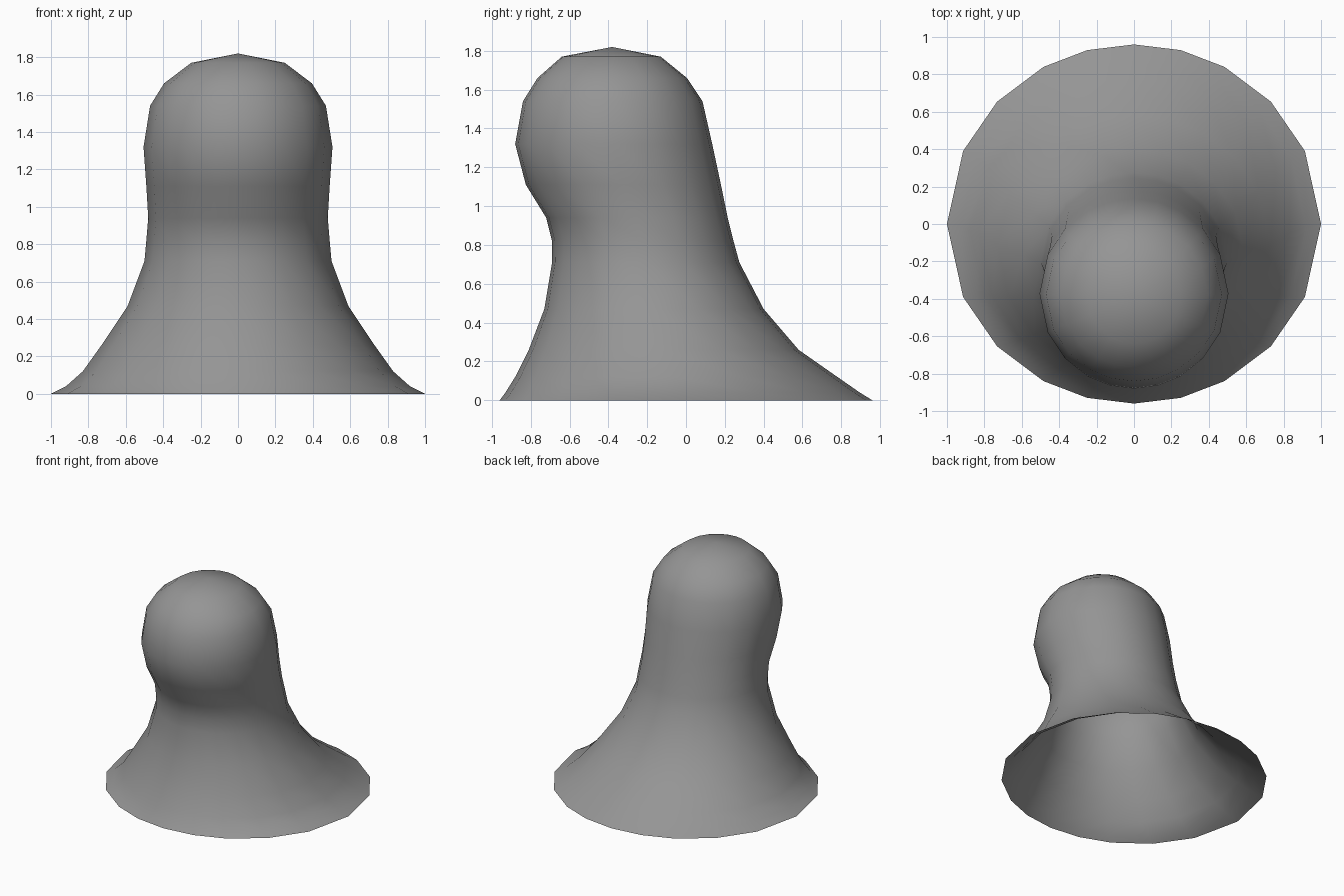
import bpy, bmesh
from math import sin, cos, radians

cube = bpy.data.objects.get("Cube")
if cube:
    bpy.data.objects.remove(cube, do_unlink=True)

# One plain grey for the whole shell
grey = bpy.data.materials.new("plain_grey")
grey.use_nodes = True
colour = (0.3, 0.3, 0.3, 1)
grey.diffuse_color = colour
grey.node_tree.nodes["Principled BSDF"].inputs["Base Color"].default_value = colour

# Cross-sections from rim to crown: height, half width, front y, back y
sections = [
    (0.00, 1.00, -0.96, 0.96),
    (0.04, 0.92, -0.93, 0.895),
    (0.12, 0.83, -0.88, 0.78),
    (0.26, 0.73, -0.81, 0.58),
    (0.47, 0.59, -0.73, 0.40),
    (0.71, 0.50, -0.69, 0.275),
    (0.82, 0.49, -0.69, 0.245),
    (0.94, 0.48, -0.72, 0.215),
    (1.11, 0.49, -0.825, 0.18),
    (1.32, 0.505, -0.88, 0.135),
    (1.54, 0.47, -0.84, 0.085),
    (1.66, 0.395, -0.765, 0.005),
    (1.77, 0.25, -0.64, -0.13),
]

# Slightly uneven spacing around each ring, mirrored to all four quarters
quarter = [0, 14.5, 29, 47, 66]
half = quarter + [90] + [180 - a for a in reversed(quarter[1:])]
angles = [radians(a) for a in half + [a + 180 for a in half]]

bm = bmesh.new()
rings = []
for z, width, front, back in sections:
    mid, depth = (front + back) / 2, (back - front) / 2
    rings.append([bm.verts.new((width * sin(a), mid + depth * cos(a), z))
                  for a in angles])

# Walls between neighbouring rings; the bottom stays open
count = len(angles)
for low, high in zip(rings, rings[1:]):
    for i in range(count):
        j = (i + 1) % count
        bm.faces.new((low[i], high[i], high[j], low[j]))

# Shallow crown
tip = bm.verts.new((0, -0.38, 1.82))
for i in range(count):
    bm.faces.new((rings[-1][i], tip, rings[-1][(i + 1) % count]))

bmesh.ops.recalc_face_normals(bm, faces=bm.faces)
if tip.normal.z < 0 or bm.faces[-1].normal.z < 0:
    bmesh.ops.reverse_faces(bm, faces=bm.faces)
for face in bm.faces:
    face.smooth = True

mesh = bpy.data.meshes.new("flared_hood")
bm.to_mesh(mesh)
bm.free()
mesh.materials.append(grey)
hood = bpy.data.objects.new("flared_hood", mesh)
bpy.context.collection.objects.link(hood)
